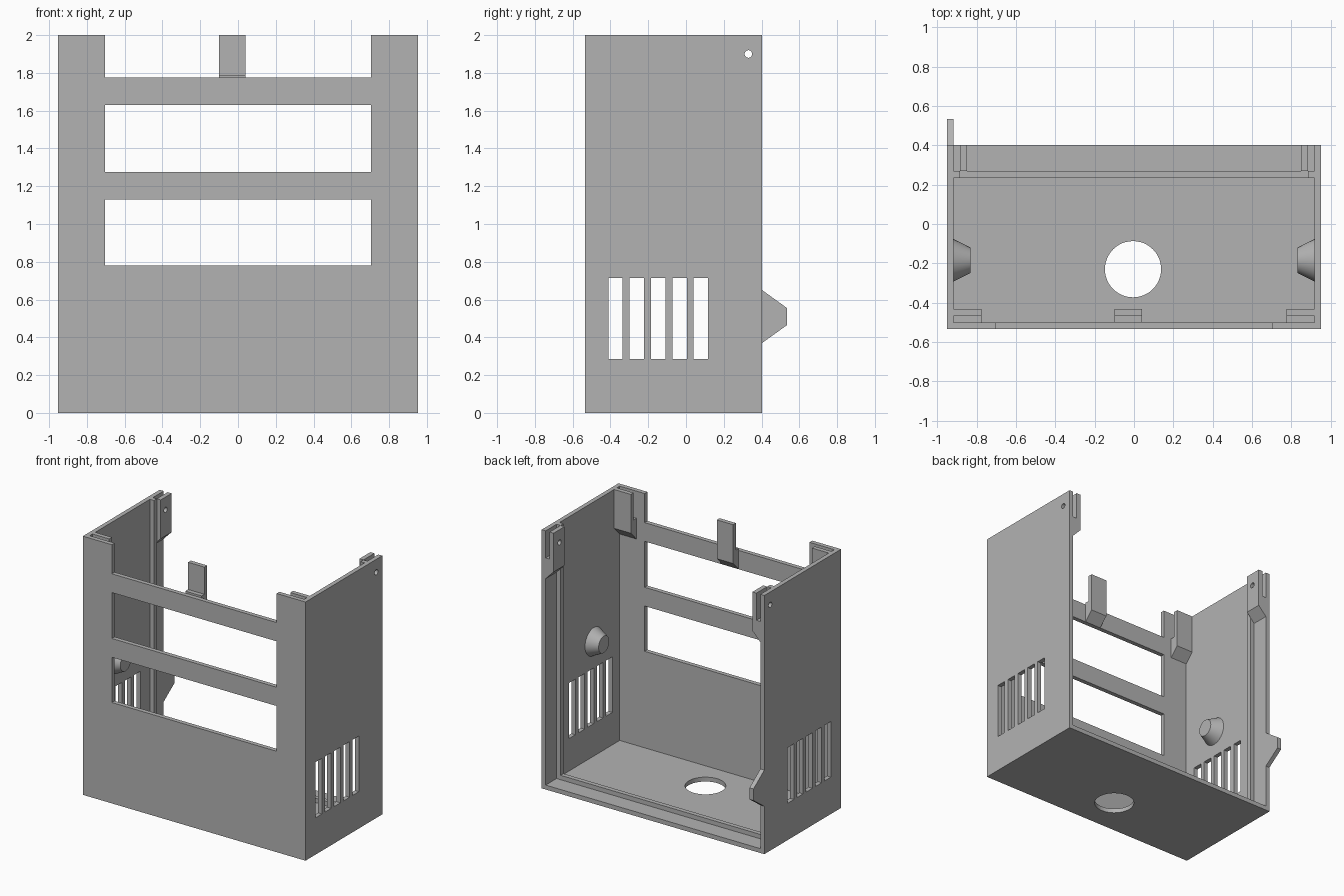
import bpy, bmesh
from math import radians
from mathutils import Matrix, Vector

if "Cube" in bpy.data.objects:
    bpy.data.objects.remove(bpy.data.objects["Cube"])

T = 0.034                      # wall thickness
W, Y0, Y1, H = 0.952, -0.535, 0.403, 2.0
INX, INY = W - T, Y0 + T       # inner faces of the walls

grey = bpy.data.materials.new("plain grey")
grey.use_nodes = True
grey.diffuse_color = (0.45, 0.45, 0.45, 1)
grey.node_tree.nodes["Principled BSDF"].inputs["Base Color"].default_value = grey.diffuse_color


def finish(name, bm):
    bmesh.ops.recalc_face_normals(bm, faces=bm.faces)
    mesh = bpy.data.meshes.new(name)
    bm.to_mesh(mesh)
    bm.free()
    mesh.materials.append(grey)
    obj = bpy.data.objects.new(name, mesh)
    bpy.context.collection.objects.link(obj)
    return obj


def prism(name, profile, axis, a, b):
    """Extrude a (horizontal, z) profile along x or y from a to b."""
    bm = bmesh.new()
    place = (lambda h, z: (a, h, z)) if axis == "x" else (lambda h, z: (h, a, z))
    face = bm.faces.new([bm.verts.new(place(h, z)) for h, z in profile])
    out = bmesh.ops.extrude_face_region(bm, geom=[face])
    shift = Vector((b - a, 0, 0) if axis == "x" else (0, b - a, 0))
    bmesh.ops.translate(bm, vec=shift, verts=[v for v in out["geom"] if isinstance(v, bmesh.types.BMVert)])
    return finish(name, bm)


def box(name, x0, x1, y0, y1, z0, z1):
    return prism(name, [(x0, z0), (x1, z0), (x1, z1), (x0, z1)], "y", y0, y1)


def cone(name, r1, r2, start, end):
    """Round part running from one point to another."""
    start, end = Vector(start), Vector(end)
    d = end - start
    bm = bmesh.new()
    bmesh.ops.create_cone(bm, cap_ends=True, segments=48, radius1=r1, radius2=r2, depth=d.length)
    turn = d.to_track_quat("Z", "Y").to_matrix().to_4x4()
    bm.transform(Matrix.Translation((start + end) / 2) @ turn)
    return finish(name, bm)


def cut(obj, *cutters):
    for c in cutters:
        mod = obj.modifiers.new("cut", "BOOLEAN")
        mod.operation, mod.solver, mod.object = "DIFFERENCE", "EXACT", c
        bpy.context.view_layer.objects.active = obj
        bpy.ops.object.modifier_apply(modifier=mod.name)


# Cutters
cavity = box("cavity_cutter", -INX, INX, INY, 1, T, 3)
openings = [box("window_cutter", -0.705, 0.705, -1, -0.45, lo, hi)
            for lo, hi in ((0.78, 1.13), (1.275, 1.63), (1.775, 3))]
vents = [box("vent_cutter", -2, 2, y - 0.038, y + 0.038, 0.285, 0.715)
         for y in [-0.373 + 0.113 * i for i in range(5)]]
cable_hole = cone("cable_cutter", 0.143, 0.143, (-0.005, -0.23, -1), (-0.005, -0.23, 0.5))
boss_hole = cone("boss_cutter", 0.027, 0.027, (-2, -0.185, 0.92), (2, -0.185, 0.92))
side_hole = cone("side_cutter", 0.02, 0.02, (-2, 0.33, 1.9), (2, 0.33, 1.9))
front_holes = {x: cone("front_cutter", 0.02, 0.02, (x, -1, 1.9), (x, -0.3, 1.9))
               for x in (-0.85, -0.03, 0.85)}
lug_hole = cone("lug_cutter", 0.028, 0.028, (-2, 0.467, 0.51), (2, 0.467, 0.51))
cutters = [cavity, *openings, *vents, cable_hole, boss_hole, side_hole, *front_holes.values(), lug_hole]

# Open-backed case with windows, vents and holes
case = box("case", -W, W, Y0, Y1, 0, H)
cut(case, *cutters[:-1])
parts = [case]

# Lip around the floor and sides that stops the back panel
rx = INX - T
lip = [(-INX, H), (-INX, T), (INX, T), (INX, H), (rx, H), (rx, 2 * T), (-rx, 2 * T), (-rx, H)]
parts.append(prism("panel_lip", lip, "y", 0.235, 0.27))

# Slotted clips: profile is (distance from wall, height)
clip = [(0, 1.63), (2 * T, 1.70), (2 * T, H), (T, H), (T, 1.79), (0, 1.79)]
front_clip = [(INY + d, z) for d, z in clip]
for name, x0, x1, hole in (("front_clip_right", -INX, -0.775, -0.85),
                           ("front_clip_middle", -0.10, 0.04, -0.03),
                           ("front_clip_left", 0.775, INX, 0.85)):
    part = prism(name, front_clip, "x", x0, x1)
    cut(part, front_holes[hole])
    parts.append(part)

for side, s in (("right", -1), ("left", 1)):
    part = prism("back_clip_" + side, [(s * (INX - d), z) for d, z in clip], "y", 0.27, Y1)
    cut(part, side_hole)
    parts.append(part)
    # Tapered screw boss on the inner wall
    boss = cone("screw_boss_" + side, 0.108, 0.065, (s * INX, -0.185, 0.92), (s * 0.832, -0.185, 0.92))
    cut(boss, boss_hole)
    parts.append(boss)

# Mounting lug on the back edge of one side
lug = prism("mounting_lug", [(Y1, 0.37), (0.535, 0.465), (0.535, 0.555), (Y1, 0.65)], "x", -W, -INX)
cut(lug, lug_hole)
parts.append(lug)

for c in cutters:
    bpy.data.objects.remove(c)

bpy.ops.object.select_all(action="DESELECT")
for p in parts:
    p.select_set(True)
bpy.context.view_layer.objects.active = case
bpy.ops.object.shade_smooth_by_angle(angle=radians(30))
